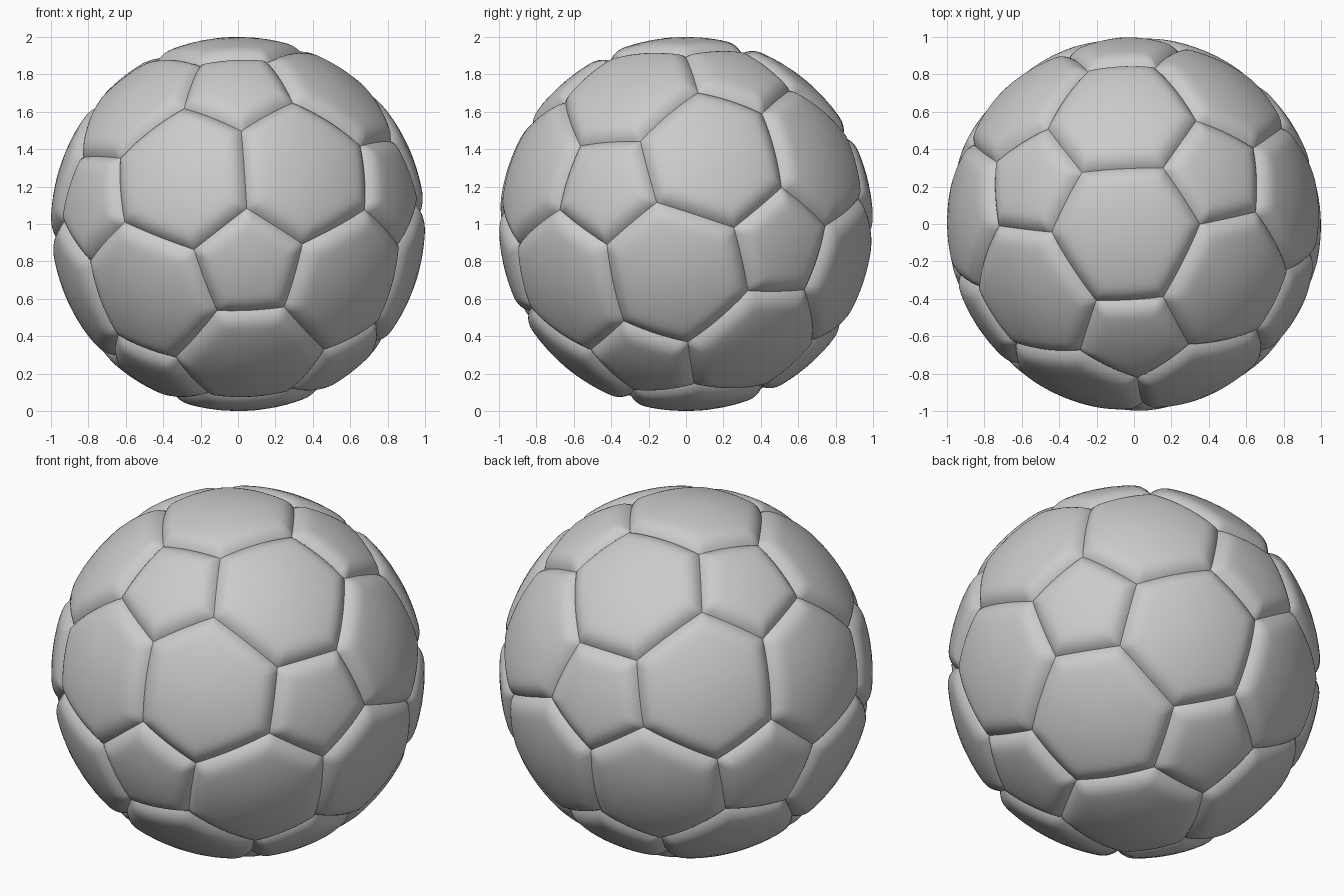
import bpy
import bmesh
from math import radians, sin, cos, atan, asin, atan2
from mathutils import Vector, Matrix

cube = bpy.data.objects.get("Cube")
if cube:
    bpy.data.objects.remove(cube)

SEAM_DEPTH = 0.042       # how far the seams sink below the ball surface
SEAM_WIDTH = 0.11        # angular width of the puffed panel border
PENT_ANGLE = radians(18.6)
EDGE_STEPS = 12
RINGS = [1, 0.98, 0.955, 0.925, 0.89, 0.85, 0.8, 0.74, 0.66, 0.55, 0.4, 0.2]

grey = bpy.data.materials.new("ball_grey")
grey.use_nodes = True
colour = (0.6, 0.6, 0.6, 1)
grey.diffuse_color = colour
grey.node_tree.nodes["Principled BSDF"].inputs["Base Color"].default_value = colour


def pentagon_centres():
    """Twelve icosahedron directions, turned to the ball's resting pose."""
    axis = Vector((-0.005, -0.646, 0.763)).normalized()
    side = Vector((1, 0, 0))
    side = (side - axis * side.dot(axis)).normalized()
    pose = Matrix((side, axis.cross(side), axis)).transposed()
    tilt = atan(2)
    half = [Vector((0, 0, 1))]
    for k in range(5):
        a = radians(72 * k - 13.75)
        half.append(Vector((sin(tilt) * cos(a), sin(tilt) * sin(a), cos(tilt))))
    half = [pose @ v for v in half]
    return half + [-v for v in half]


def adjacent(a, b):
    return 0.2 < a.dot(b) < 0.8


def corner(a, b):
    """Seam corner on the arc from pentagon a towards pentagon b."""
    return a.slerp(b, PENT_ANGLE / a.angle(b))


def sort_around(centre, points):
    u = centre.orthogonal().normalized()
    v = centre.cross(u)
    return sorted(points, key=lambda p: atan2(p.dot(v), p.dot(u)))


def add_panel(bm, centre, corners):
    """Puffed panel made of concentric rings, lowest along its seams."""
    corners = sort_around(centre, corners)
    pairs = list(zip(corners, corners[1:] + corners[:1]))
    walls = [a.cross(b).normalized() for a, b in pairs]
    border = [a.slerp(b, i / EDGE_STEPS) for a, b in pairs for i in range(EDGE_STEPS)]

    def surface(direction):
        d = direction.normalized()
        gap = max(0, min(asin(d.dot(w)) for w in walls))
        sink = max(0, 1 - gap / SEAM_WIDTH) ** 2.5
        return d * (1 - SEAM_DEPTH * sink) + Vector((0, 0, 1))

    rings = [[bm.verts.new(surface(centre.lerp(p, s))) for p in border] for s in RINGS]
    middle = bm.verts.new(surface(centre))
    count = len(border)
    for i in range(count):
        j = (i + 1) % count
        for outer, inner in zip(rings, rings[1:]):
            bm.faces.new((outer[i], outer[j], inner[j], inner[i]))
        bm.faces.new((rings[-1][i], rings[-1][j], middle))


def make_object(name, panels):
    bm = bmesh.new()
    for centre, corners in panels:
        add_panel(bm, centre, corners)
    mesh = bpy.data.meshes.new(name)
    bm.to_mesh(mesh)
    bm.free()
    mesh.materials.append(grey)
    mesh.shade_smooth()
    obj = bpy.data.objects.new(name, mesh)
    bpy.context.collection.objects.link(obj)


pents = pentagon_centres()

# Twelve pentagon panels
make_object("pentagon_panels", [
    (p, [corner(p, q) for q in pents if adjacent(p, q)]) for p in pents])

# Twenty hexagon panels, one between every three neighbouring pentagons
hexagons = []
for i, a in enumerate(pents):
    for j, b in enumerate(pents[:i]):
        for c in pents[:j]:
            if adjacent(a, b) and adjacent(b, c) and adjacent(a, c):
                trio = (a, b, c)
                points = [corner(p, q) for p in trio for q in trio if p is not q]
                hexagons.append(((a + b + c).normalized(), points))
make_object("hexagon_panels", hexagons)
